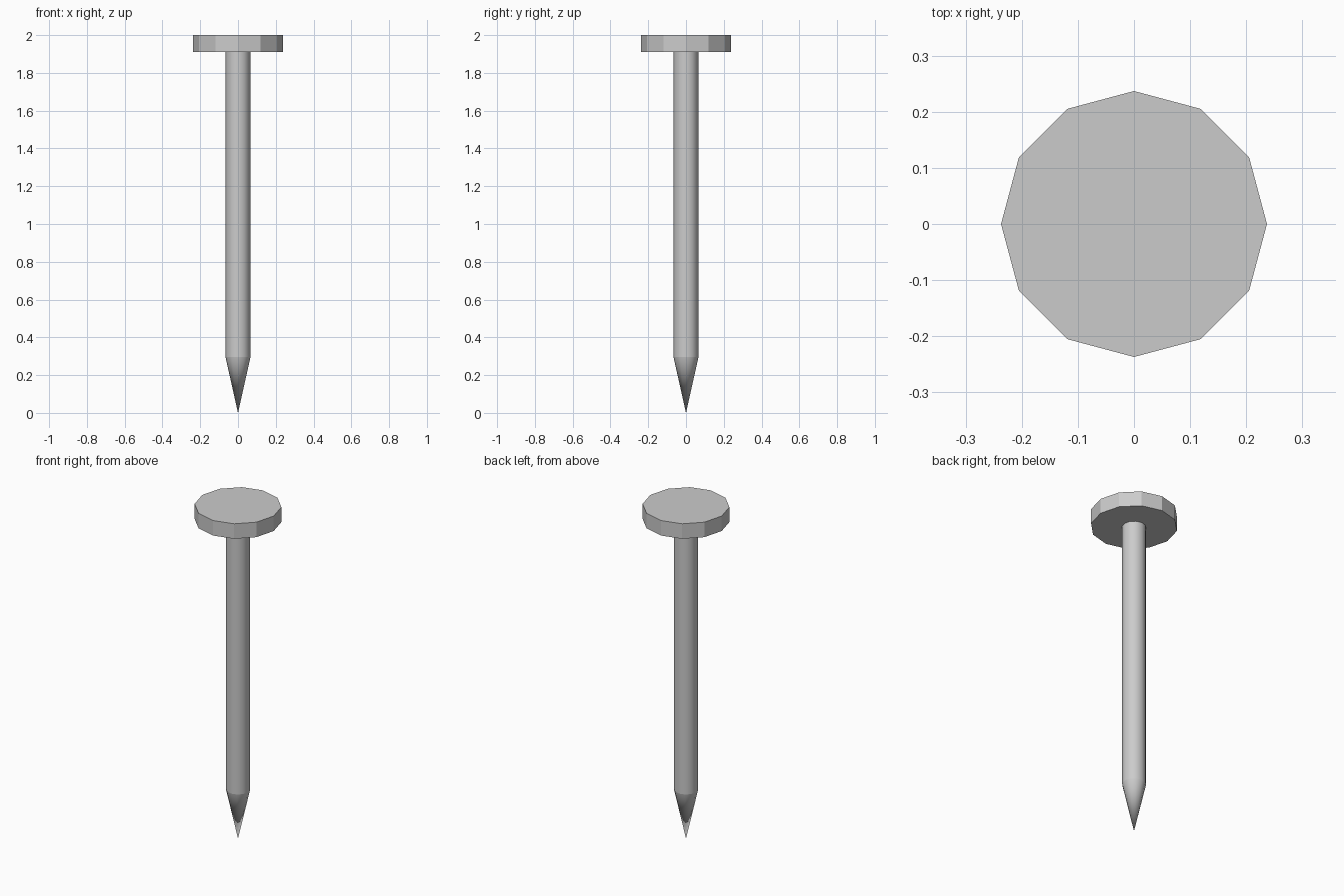
import bpy
import math

cube = bpy.data.objects.get("Cube")
if cube:
    bpy.data.objects.remove(cube, do_unlink=True)

SIDES = 12
HEAD_R, SHAFT_R = 0.237, 0.066
TIP_TOP, HEAD_BOTTOM, TOP = 0.295, 1.91, 2.0

# Bare metal
steel = bpy.data.materials.new("steel grey")
steel.use_nodes = True
grey = (0.6, 0.6, 0.6, 1)
steel.diffuse_color = grey
steel.node_tree.nodes["Principled BSDF"].inputs["Base Color"].default_value = grey


def turned_part(name, r_low, r_high, z_low, z_high, fill, smooth):
    """Straight or tapered round section between two heights."""
    bpy.ops.mesh.primitive_cone_add(
        vertices=SIDES, radius1=r_low, radius2=r_high, depth=z_high - z_low,
        end_fill_type=fill, location=(0, 0, (z_low + z_high) / 2))
    part = bpy.context.object
    part.name = name
    part.data.materials.append(steel)
    if smooth:
        bpy.ops.object.shade_smooth_by_angle(angle=math.radians(40))
    return part


# Flat faceted head
turned_part("head", HEAD_R, HEAD_R, HEAD_BOTTOM, TOP, 'NGON', False)
# Smooth shaft, open where it meets the head and the tip
turned_part("shaft", SHAFT_R, SHAFT_R, TIP_TOP, HEAD_BOTTOM, 'NOTHING', True)
# Smooth point, kept separate so its shoulder stays crisp
turned_part("tip", 0, SHAFT_R, 0, TIP_TOP, 'NOTHING', True)
